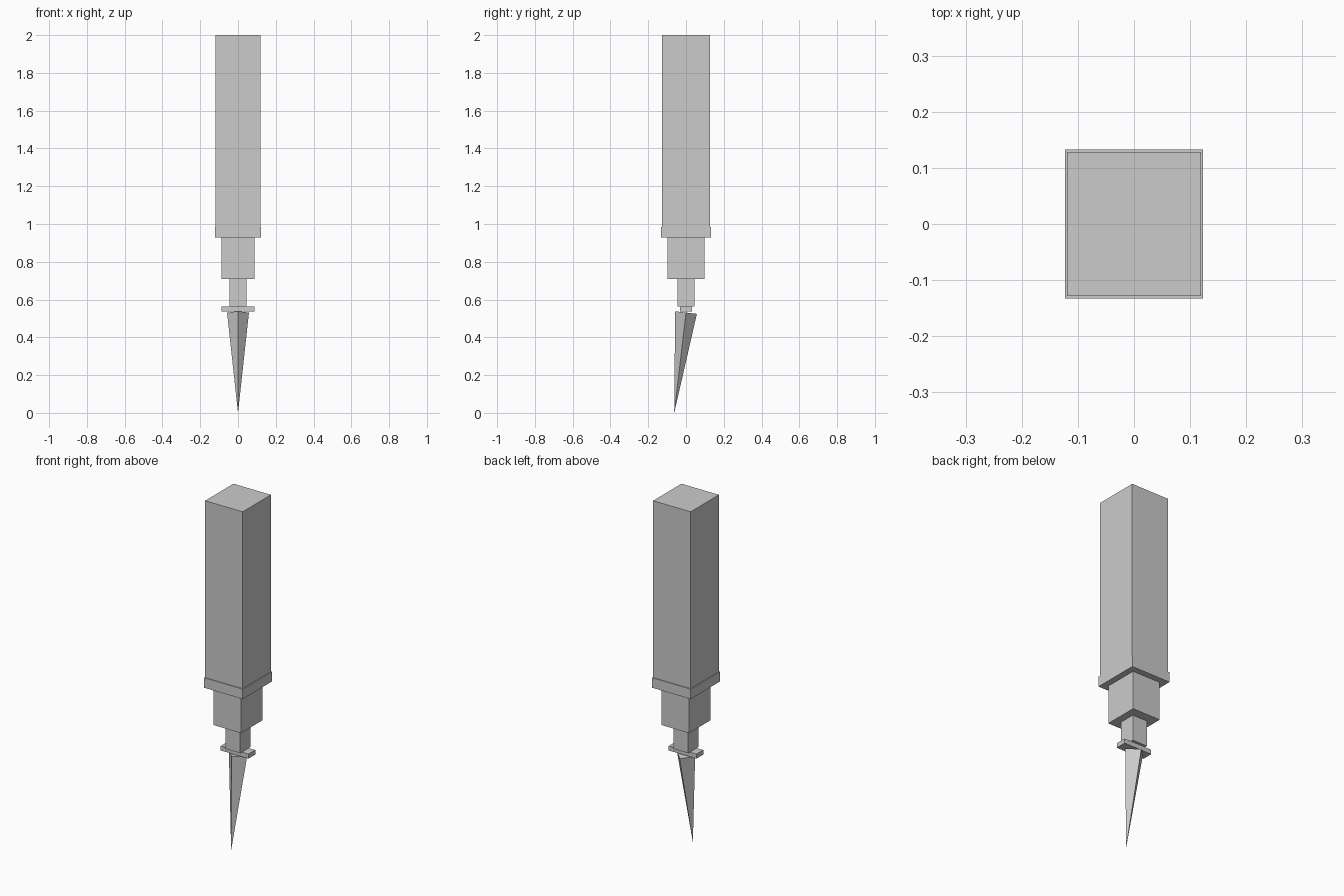
import bpy
from math import radians, cos, sin
from mathutils import Matrix, Vector

if "Cube" in bpy.data.objects:
    bpy.data.objects.remove(bpy.data.objects["Cube"])


def box(name, half_x, half_y, z0, z1):
    bpy.ops.mesh.primitive_cube_add(size=2)
    ob = bpy.context.object
    ob.name = name
    ob.data.transform(Matrix.Translation((0, 0, (z0 + z1) / 2))
                      @ Matrix.Diagonal((half_x, half_y, (z1 - z0) / 2, 1)))
    return ob


# Stepped square shaft, from top to bottom
box("handle", 0.119, 0.128, 0.985, 2.0)
box("collar", 0.123, 0.133, 0.928, 0.985)
box("lower_block", 0.088, 0.098, 0.71, 0.928)
box("neck", 0.046, 0.046, 0.564, 0.71)
box("cross_plate", 0.088, 0.031, 0.538, 0.564)

# Four-sided spike: base centred under the plate, tip leaning to the front
tilt = radians(6.7)
base = Vector((0, 0, 0.531))
length = base.z / cos(tilt)
bpy.ops.mesh.primitive_cone_add(vertices=4, radius1=0.058, radius2=0, depth=length)
spike = bpy.context.object
spike.name = "spike"
spike.data.transform(Matrix.Translation(base)
                     @ Matrix.Rotation(radians(180) - tilt, 4, 'X')
                     @ Matrix.Translation((0, 0, length / 2)))
# keep the tip leaning towards -y
tip = min(spike.data.vertices, key=lambda v: v.co.z).co
if tip.y > 0:
    spike.data.transform(Matrix.Rotation(radians(180), 4, 'Z'))
